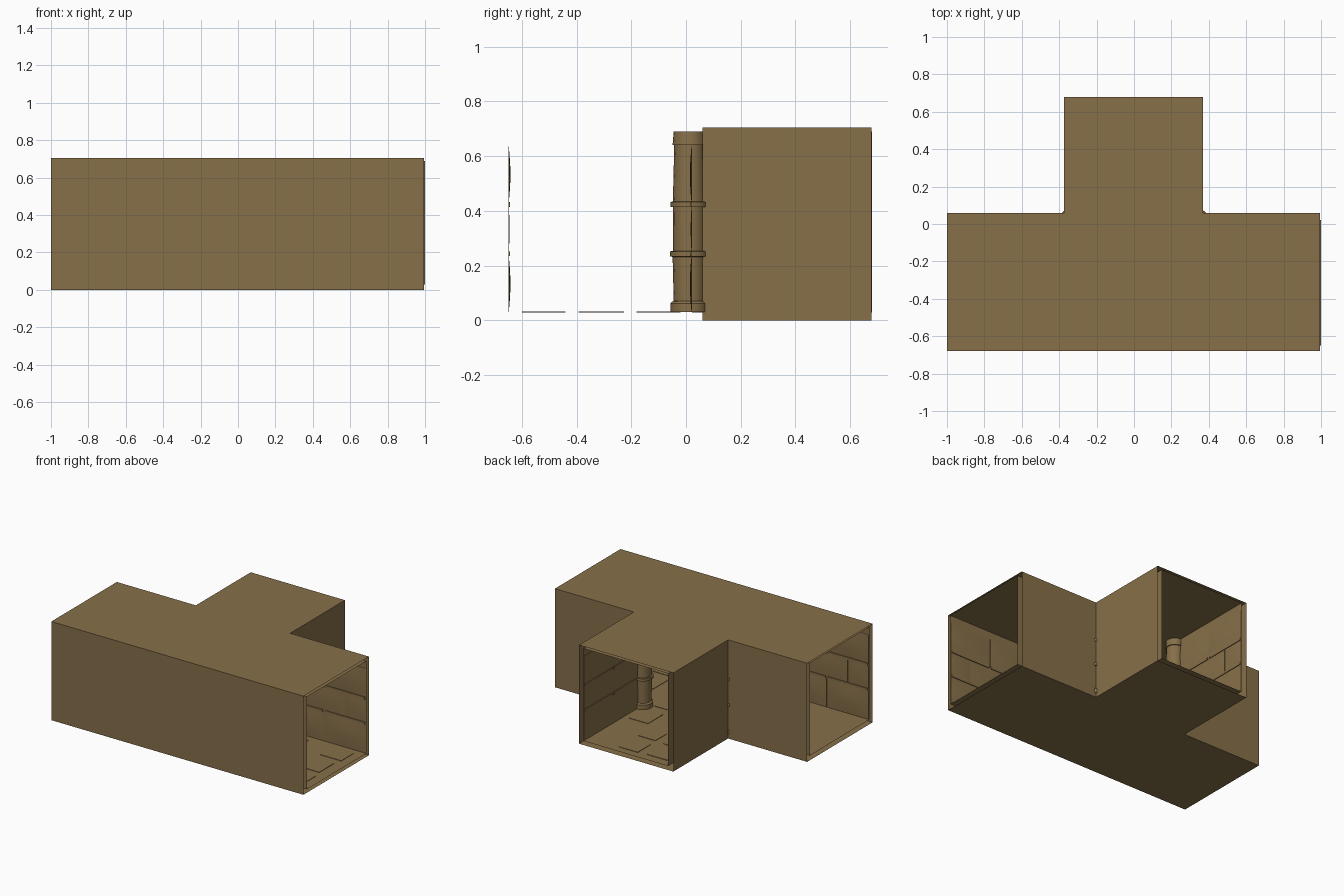
import bpy, bmesh, math, random
from mathutils import Vector

if "Cube" in bpy.data.objects:
    bpy.data.objects.remove(bpy.data.objects["Cube"])
random.seed(4)

stone = bpy.data.materials.new("brown stone")
stone.diffuse_color = (0.24, 0.16, 0.067, 1)
stone.use_nodes = True
stone.node_tree.nodes["Principled BSDF"].inputs["Base Color"].default_value = stone.diffuse_color


def finish(name, bm, smooth=True):
    bmesh.ops.recalc_face_normals(bm, faces=bm.faces[:]) if smooth is None else None
    me = bpy.data.meshes.new(name)
    bm.to_mesh(me)
    bm.free()
    me.materials.append(stone)
    ob = bpy.data.objects.new(name, me)
    bpy.context.collection.objects.link(ob)
    if smooth:
        bpy.ops.object.select_all(action='DESELECT')
        ob.select_set(True)
        bpy.context.view_layer.objects.active = ob
        bpy.ops.object.shade_smooth_by_angle(angle=math.radians(35))
    return ob


def tee(x0, x1, y0, y1, sx0, sx1, y2):
    """T-shaped outline, counter-clockwise"""
    return [(x0, y0), (x1, y0), (x1, y1), (sx1, y1), (sx1, y2), (sx0, y2), (sx0, y1), (x0, y1)]


def corridor(name, outline, z0, z1, inward):
    """Floor, ceiling and walls of the T; its three ends stay open"""
    bm = bmesh.new()
    low = [bm.verts.new((x, y, z0)) for x, y in outline]
    top = [bm.verts.new((x, y, z1)) for x, y in outline]
    bm.faces.new(low[::-1])
    bm.faces.new(top)
    for i in (0, 2, 3, 5, 6):
        j = (i + 1) % 8
        bm.faces.new((low[i], low[j], top[j], top[i]))
    ends = [(3, 4)]
    # edges 1, 4 and 7 are open; drop nothing else
    if inward:
        bmesh.ops.reverse_faces(bm, faces=bm.faces[:])
    finish(name, bm, False)


OUT = tee(-1, 0.994, -0.68, 0.06, -0.375, 0.37, 0.679)
INN = tee(-0.994, 1, -0.65, 0.022, -0.335, 0.335, 0.68)
corridor("outer_shell", OUT, 0, 0.705, False)
corridor("inner_lining", INN, 0.029, 0.69, True)


def block(bm, o, u, n, a, b, z0, z1, edge, bulge, k=6):
    """Plate on a wall, swelling toward its middle, with side faces"""
    def pt(i, j):
        s, t = i / k, j / k
        d = edge + bulge * math.sin(math.pi * s) ** 0.5 * math.sin(math.pi * t) if 0 < i < k and 0 < j < k else edge
        return o + u * (a + (b - a) * s) + n * d + Vector((0, 0, z0 + (z1 - z0) * t))
    g = [[bm.verts.new(pt(i, j)) for j in range(k + 1)] for i in range(k + 1)]
    for i in range(k):
        for j in range(k):
            bm.faces.new((g[i][j], g[i + 1][j], g[i + 1][j + 1], g[i][j + 1]))
    rim = ([g[i][0] for i in range(k)] + [g[k][j] for j in range(k)]
           + [g[i][k] for i in range(k, 0, -1)] + [g[0][j] for j in range(k, 0, -1)])
    back = [bm.verts.new(v.co - n * edge) for v in rim]
    for i in range(len(rim)):
        j = (i + 1) % len(rim)
        bm.faces.new((rim[j], rim[i], back[i], back[j]))


# Brick courses (three rows) and the thin ledges between them
ROWS = ((0.03, 0.235, 0.006, 0), (0.25, 0.415, 0.003, 0.5), (0.43, 0.635, 0.006, 0))


def brick_wall(name, p, q):
    o, e = Vector((*p, 0)), Vector((*q, 0))
    length = (e - o).length
    u = (e - o).normalized()
    n = Vector((-u.y, u.x, 0))
    bm = bmesh.new()
    count = max(2, round(length / 0.36))
    w = length / count
    for z0, z1, bulge, shift in ROWS:
        cuts = sorted({0, length, *[(i + shift) * w for i in range(count) if i + shift > 0]})
        for a, b in zip(cuts, cuts[1:]):
            block(bm, o, u, n, a + 0.003, b - 0.003, z0, z1, 0.002, bulge)
    for z in (0.235, 0.415):
        for i in range(count):
            block(bm, o, u, n, i * w + 0.01, (i + 1) * w - 0.01, z, z + 0.017, 0.007, 0, 1)
    finish(name, bm)


for name, i in (("front_bricks", 0), ("back_right_bricks", 2), ("stem_right_bricks", 3),
                ("stem_left_bricks", 5), ("back_left_bricks", 6)):
    brick_wall(name, INN[i], INN[(i + 1) % 8])

# Corner columns, lathed from one profile
PROFILE = [(0.03, 0.069), (0.062, 0.069), (0.068, 0.064), (0.07, 0.058), (0.232, 0.062), (0.233, 0.071),
           (0.252, 0.071), (0.253, 0.060), (0.414, 0.061), (0.415, 0.070), (0.433, 0.070),
           (0.434, 0.061), (0.64, 0.056), (0.641, 0.062), (0.69, 0.058)]
for side, name in ((-1, "left_column"), (1, "right_column")):
    bm = bmesh.new()
    N = 16
    rings = [[bm.verts.new((side * 0.333 + r * math.cos(2 * math.pi * k / N),
                            0.013 + r * math.sin(2 * math.pi * k / N), z)) for k in range(N)]
             for z, r in PROFILE]
    for a, b in zip(rings, rings[1:]):
        for k in range(N):
            m = (k + 1) % N
            bm.faces.new((a[k], a[m], b[m], b[k]))
    bm.faces.new(rings[0][::-1])
    bm.faces.new(rings[-1])
    finish(name, bm)

# Thin paving slabs scattered over the floor
bm = bmesh.new()
spots = [(-0.85 + 0.34 * i, y) for i in range(6) for y in (-0.52, -0.31, -0.1)]
spots += [(x, y) for x in (-0.2, 0.02, 0.22) for y in (0.14, 0.35, 0.55)]
for x, y in spots:
    if random.random() < 0.45:
        continue
    res = bmesh.ops.create_cube(bm, size=1)
    sx, sy = random.uniform(0.13, 0.2), random.uniform(0.12, 0.17)
    for v in res["verts"]:
        v.co = (x + v.co.x * sx, y + v.co.y * sy, 0.03 + v.co.z * 0.004)
finish("floor_slabs", bm, False)
